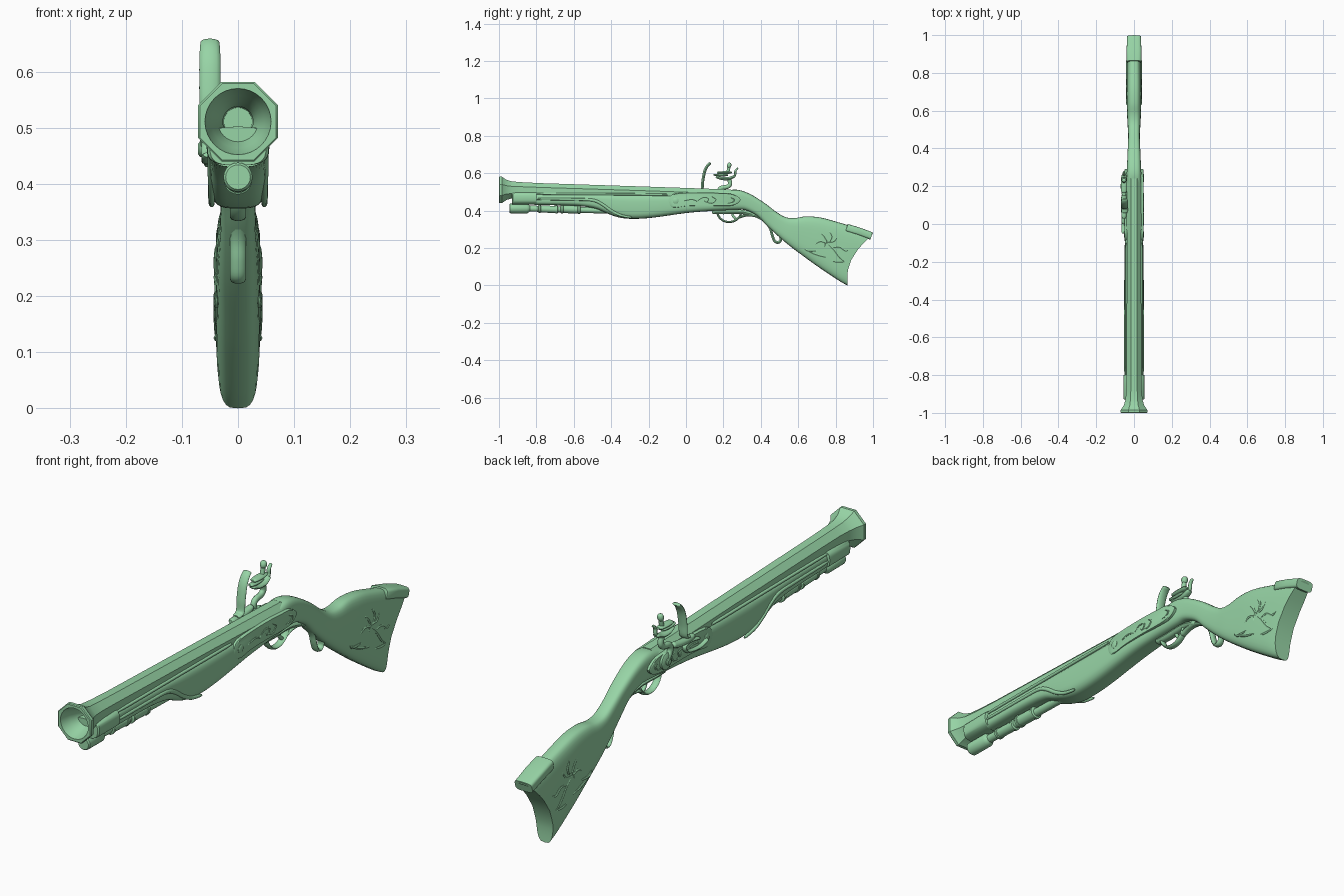
import bpy, bmesh, math

if "Cube" in bpy.data.objects:
    bpy.data.objects.remove(bpy.data.objects["Cube"])

green = bpy.data.materials.new("soft_green")
green.diffuse_color = (0.31, 0.66, 0.38, 1)
green.use_nodes = True
green.node_tree.nodes["Principled BSDF"].inputs["Base Color"].default_value = green.diffuse_color


def finish(name, bm, angle=32):
    bmesh.ops.recalc_face_normals(bm, faces=bm.faces)
    me = bpy.data.meshes.new(name)
    bm.to_mesh(me)
    bm.free()
    me.materials.append(green)
    ob = bpy.data.objects.new(name, me)
    bpy.context.collection.objects.link(ob)
    bpy.ops.object.select_all(action='DESELECT')
    ob.select_set(True)
    bpy.context.view_layer.objects.active = ob
    bpy.ops.object.shade_smooth_by_angle(angle=math.radians(angle))
    return ob


def loft(name, rings, strip_caps=False, angle=32):
    """Skin rings of equal length and cap both ends."""
    bm = bmesh.new()
    vs = [[bm.verts.new(p) for p in r] for r in rings]
    n = len(vs[0])
    for a, b in zip(vs, vs[1:]):
        for i in range(n):
            bm.faces.new((a[i], a[(i + 1) % n], b[(i + 1) % n], b[i]))
    for r in (vs[0], vs[-1]):
        if strip_caps:      # ring starts at top and is symmetric left/right
            for i in range(n // 2):
                q = [r[i], r[i + 1], r[-i - 1], r[(n - i) % n]]
                bm.faces.new(list(dict.fromkeys(q)))
        else:
            bm.faces.new(r)
    return finish(name, bm, angle)


def spline(pts, steps=5):
    """Catmull-Rom through tuples of any length."""
    out = []
    for i in range(len(pts) - 1):
        p0, p1, p2, p3 = pts[max(i - 1, 0)], pts[i], pts[i + 1], pts[min(i + 2, len(pts) - 1)]
        for s in range(steps):
            t = s / steps
            out.append(tuple(0.5 * (2 * b + (c - a) * t + (2 * a - 5 * b + 4 * c - d) * t * t
                       + (3 * b - a - 3 * c + d) * t ** 3) for a, b, c, d in zip(p0, p1, p2, p3)))
    return out + [tuple(pts[-1])]


def sweep(name, pts, x, wx, th, taper=0.0, n=10, steps=5):
    """Oval bar following a (y, z) path; wx = half width in x, th = half thickness."""
    path = spline(pts, steps)
    rings = []
    for i, (y, z) in enumerate(path):
        a, b = path[max(i - 1, 0)], path[min(i + 1, len(path) - 1)]
        dy, dz = b[0] - a[0], b[1] - a[1]
        l = math.hypot(dy, dz) or 1
        f = i / (len(path) - 1)
        k = 1 - taper * abs(2 * f - 1) ** 2
        if i in (0, len(path) - 1):
            k *= 0.7
        ring = []
        for j in range(n):
            c, s = math.cos(2 * math.pi * j / n), math.sin(2 * math.pi * j / n)
            ring.append((x + c * wx * k, y - dz / l * s * th * k, z + dy / l * s * th * k))
        rings.append(ring)
    return loft(name, rings, angle=50)


def lathe_y(name, prof, x=0.0, n=20, start=0.0):
    """Round part along y; prof = (y, z centre, radius)."""
    return loft(name, [[(x + r * math.sin(start + 2 * math.pi * j / n), y,
                         z + r * math.cos(start + 2 * math.pi * j / n)) for j in range(n)]
                       for y, z, r in prof])


def disc_x(name, y, z, r, x0, x1, n=18):
    """Domed disc facing sideways."""
    return loft(name, [[(x, y + q * math.cos(2 * math.pi * j / n), z + q * math.sin(2 * math.pi * j / n))
                        for j in range(n)] for x, q in ((x0, r), (x0 + (x1 - x0) * .7, r), (x1, r * .7))])


def section(yt, zt, yb, zb, hw, bow=0.0, power=3.5, n=32):
    """Superellipse ring between a top and a bottom point."""
    ring = []
    for j in range(n):
        a = 2 * math.pi * j / n
        s, c = math.sin(a), math.cos(a)
        u = math.copysign(abs(s) ** (2 / power), s)
        t = (1 - math.copysign(abs(c) ** (2 / power), c)) / 2
        ring.append((hw * u, yt + (yb - yt) * t + bow * math.sin(math.pi * t), zt + (zb - zt) * t))
    return ring


# Octagonal barrel with flared, hollow muzzle
c8 = math.cos(math.pi / 8)
outer = [(0.24, .474, .039), (-0.2, .49, .038), (-0.78, .508, .039), (-0.88, .511, .041), (-0.93, .511, .045),
         (-0.96, .511, .054), (-0.978, .511, .066), (-0.985, .511, .071), (-0.997, .511, .071), (-1.0, .511, .068)]
barrel = lathe_y("barrel", [(y, z, r / c8) for y, z, r in outer], n=8, start=math.pi / 8)
bm = bmesh.new()
bm.from_mesh(barrel.data)
front = min(bm.faces, key=lambda f: f.calc_center_median().y)
bm.faces.remove(front)
bm.verts.ensure_lookup_table()
lip = sorted([v for v in bm.verts if v.co.y < -0.9995],
             key=lambda v: math.atan2(v.co.x, v.co.z - .511) % (2 * math.pi))
prev = None
for y, r in ((-1.0, .059), (-.985, .056), (-.96, .047), (-.93, .036), (-.9, .027), (-.8, .025)):
    ring = [bm.verts.new((r * math.sin(math.pi / 8 + math.pi * j / 16), y,
                          .511 + r * math.cos(math.pi / 8 + math.pi * j / 16))) for j in range(32)]
    for j in range(32):
        k = (j + 1) % 32
        if prev:
            bm.faces.new((prev[j], prev[k], ring[k], ring[j]))
        else:
            bm.faces.new([lip[j // 4], ring[j], ring[k]] if j % 4 < 3 else
                         [lip[j // 4], ring[j], ring[k], lip[(j // 4 + 1) % 8]])
    prev = ring
bm.faces.new(prev)
old = barrel.data
bpy.data.objects.remove(barrel)
bpy.data.meshes.remove(old)
finish("barrel", bm)

# Stock: fore end, belly, wrist and butt in one loft
stations = [(-.81, .492, -.81, .430, .046, 0), (-.6, .491, -.6, .426, .047, 0), (-.49, .49, -.49, .412, .048, 0),
            (-.42, .49, -.42, .384, .05, 0), (-.36, .49, -.36, .364, .051, 0), (-.29, .489, -.29, .356, .051, 0),
            (-.18, .488, -.18, .362, .05, 0), (0, .487, 0, .387, .047, 0), (.12, .49, .12, .397, .044, 0),
            (.2, .503, .2, .401, .042, 0), (.27, .512, .27, .404, .039, 0), (.34, .49, .32, .402, .036, 0),
            (.42, .441, .38, .372, .033, 0), (.48, .395, .43, .322, .031, 0), (.53, .366, .49, .266, .033, 0),
            (.58, .36, .55, .215, .036, 0), (.64, .369, .62, .162, .038, 0), (.72, .363, .7, .104, .04, 0),
            (.82, .336, .78, .05, .04, -.01), (.92, .305, .83, .018, .039, -.03), (1.0, .277, .863, 0, .037, -.047)]
loft("stock", [section(*s) for s in spline(stations, 4)], strip_caps=True, angle=40)

# Butt plate tang on the comb
loft("butt_plate_tang", [section(y, z + .006, y - .012, z - .034, w, 0, 4) for y, z, w in
                         ((.865, .322, .036), (.87, .321, .039), (.93, .303, .039), (.998, .278, .037))],
     strip_caps=True)

# Fore end cap band
loft("fore_end_band", [section(y, .502, y, .433, w, 0, 3.2) for y, w in
                       ((-.93, .05), (-.925, .055), (-.81, .056), (-.8, .055), (-.798, .048))], strip_caps=True)

# Ramrod and its pipes
lathe_y("ramrod", [(-.945, .412, .022), (-.94, .412, .026), (-.85, .411, .026), (-.84, .411, .02),
                   (-.835, .411, .016), (-.42, .400, .016)])
for i, (a, b, r) in enumerate(((-.79, -.685, .019), (-.67, -.565, .022))):
    prof = [(a, .409, r - .002), (a + .003, .409, r + .003), (a + .012, .409, r + .003), (a + .014, .409, r),
            (b - .014, .406, r), (b - .012, .406, r + .003), (b - .003, .406, r + .003), (b, .406, r - .002)]
    lathe_y(f"ramrod_pipe_{i}", prof)

# Parts found on both sides: mouldings, side plates, carved ornaments
plate = [(-.095, .452), (-.085, .425), (-.055, .416), (.0, .424), (.1, .427), (.2, .425), (.26, .43),
         (.292, .458), (.255, .487), (.2, .493), (.1, .497), (-.03, .494), (-.08, .482)]
flower = [[(.63, .2), (.67, .175), (.71, .16), (.75, .15)], [(.63, .2), (.65, .185), (.70, .185)],
          [(.85, .125), (.82, .15), (.79, .19), (.76, .22)], [(.76, .22), (.72, .235), (.69, .22)],
          [(.76, .22), (.74, .26), (.72, .28)], [(.76, .22), (.78, .26), (.765, .29)],
          [(.78, .2), (.82, .205), (.85, .185), (.87, .19)], [(.74, .2), (.75, .23), (.79, .235), (.81, .26)],
          [(.78, .13), (.81, .125), (.85, .125)]]
scroll = [[(.06, .45), (.09, .47), (.12, .465), (.11, .445), (.095, .455)],
          [(.11, .445), (.14, .44), (.16, .46), (.14, .475)], [(-.01, .452), (.03, .46), (.06, .45)],
          [(.22, .44), (.25, .445), (.26, .46), (.24, .47)]]
for side, s in (("right", 1), ("left", -1)):
    sweep(f"{side}_moulding", [(-.8, .462), (-.6, .46), (-.5, .456), (-.45, .435), (-.4, .4), (-.35, .375),
                               (-.29, .363)], s * .047, .007, .008, .3)
    sweep(f"{side}_barrel_rail", [(-.8, .49), (-.4, .488), (-.1, .486)], s * .041, .006, .006)
    cy, cz = .1, .457
    loft(f"{side}_lock_plate", [[(s * x, cy + (y - cy) * k, cz + (z - cz) * k) for y, z in spline(plate + plate[:1], 3)[:-1]]
                                for x, k in ((.03, 1), (.0475, 1), (.0505, .96))])
    disc_x(f"{side}_plate_screw", -.055, .453, .016, s * .045, s * .054)
    for i, p in enumerate(scroll):
        sweep(f"{side}_plate_scroll_{i}", p, s * .05, .004, .004, .6, 6)
    for i, p in enumerate(flower):
        sweep(f"{side}_butt_carving_{i}", p, s * .0385, .005, .006, .7, 6)

# Trigger guard, trigger and hand spur
sweep("trigger_plate", [(.14, .394), (.2, .392), (.3, .393), (.37, .375)], 0, .018, .012)
sweep("trigger_guard", [(.165, .392), (.18, .362), (.21, .342), (.25, .342), (.282, .362), (.298, .395)], 0, .014, .006)
sweep("trigger", [(.245, .40), (.25, .375), (.262, .36), (.275, .354)], 0, .008, .007, .3)
sweep("guard_spur", [(.28, .362), (.32, .375), (.37, .372), (.42, .345), (.45, .305), (.462, .265), (.475, .236),
                     (.495, .23), (.507, .248), (.495, .285), (.47, .3)], 0, .014, .0075)

# Flintlock mechanism on the left side
L = -.053
sweep("flash_pan", [(.03, .497), (.08, .495), (.13, .5), (.16, .508)], L, .016, .013, .3)
sweep("frizzen", [(.06, .506), (.085, .515), (.09, .56), (.1, .61), (.115, .64), (.132, .655)], L + .003, .019, .008, .15, 14)
sweep("frizzen_spring", [(-.05, .452), (0, .44), (.07, .45), (.09, .475), (.06, .485), (.0, .475)], L - .002, .01, .006)
disc_x("cock_pivot", .2, .462, .032, -.045, -.064)
disc_x("cock_screw", .2, .462, .014, -.06, -.071)
sweep("cock_neck", [(.2, .462), (.178, .495), (.185, .52), (.222, .528), (.236, .545), (.228, .575)], L - .004, .011, .012)
sweep("lower_jaw", [(.16, .582), (.19, .572), (.23, .572), (.262, .585)], L, .017, .009, .3)
sweep("flint", [(.148, .592), (.18, .589), (.225, .59)], L, .013, .007, .3)
sweep("upper_jaw", [(.165, .603), (.2, .603), (.245, .604)], L, .017, .008, .3)
sweep("cock_horn", [(.24, .575), (.262, .59), (.264, .612), (.278, .628)], L, .008, .006, .3)
sweep("jaw_screw", [(.222, .6), (.227, .62), (.229, .632)], L, .009, .009)
sweep("jaw_screw_knob", [(.228, .629), (.231, .642), (.234, .656)], L, .013, .012, .5)
